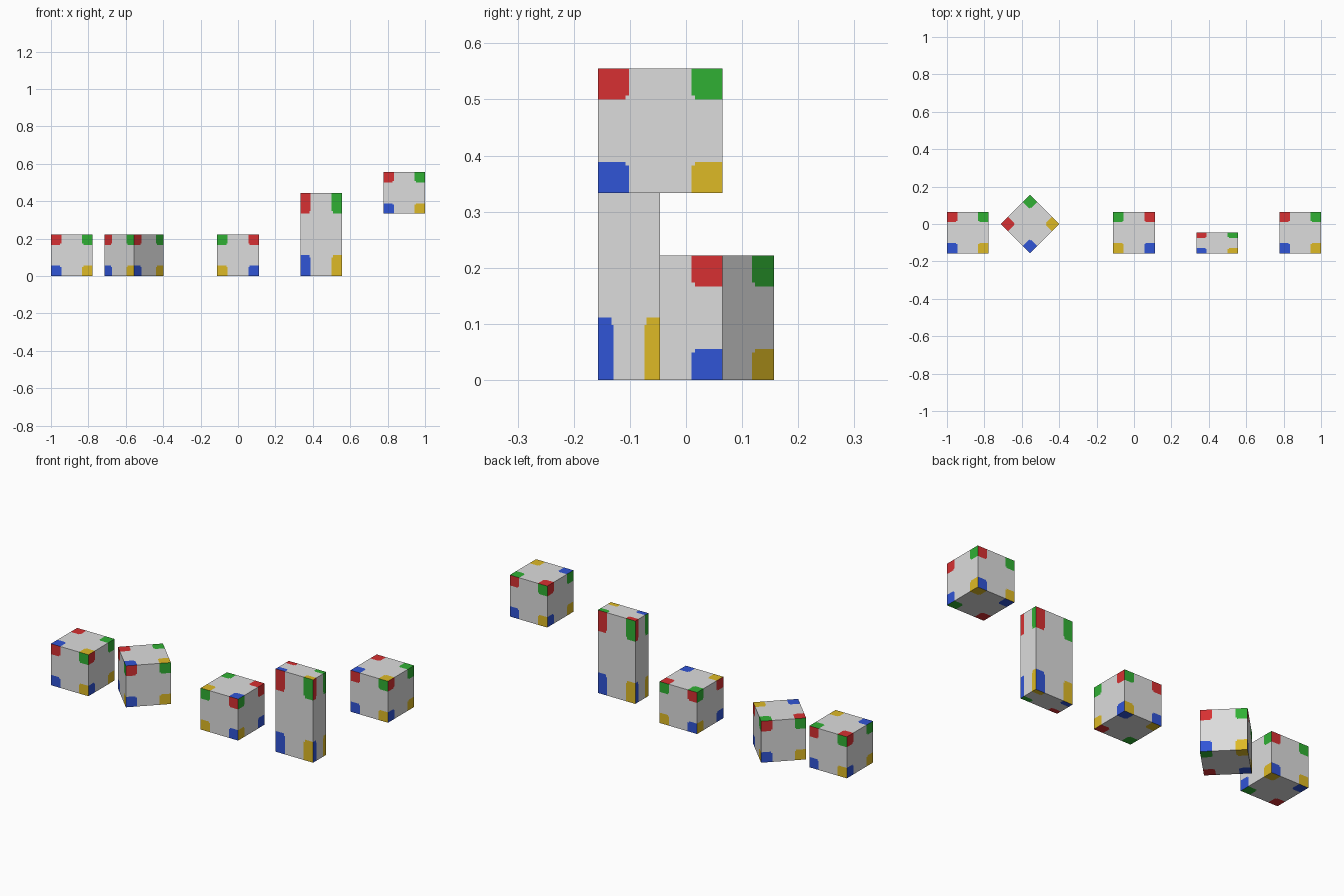
import bpy, bmesh, math
from mathutils import Matrix, Vector

if "Cube" in bpy.data.objects:
    bpy.data.objects.remove(bpy.data.objects["Cube"])

# One material per flat colour
COLOURS = [("grey", (0.716, 0.716, 0.716)), ("red", (0.679, 0.030, 0.032)),
           ("green", (0.030, 0.434, 0.034)), ("blue", (0.030, 0.089, 0.672)),
           ("yellow", (0.730, 0.491, 0.019))]
MATS = []
for name, c in COLOURS:
    m = bpy.data.materials.new(name)
    m.diffuse_color = (*c, 1)
    m.use_nodes = True
    m.node_tree.nodes["Principled BSDF"].inputs["Base Color"].default_value = m.diffuse_color
    MATS.append(m)

CUTS = [-0.5, -0.28, -0.25, 0.25, 0.28, 0.5]   # cut lines that frame the corner patches
X, Y, Z = Vector((1, 0, 0)), Vector((0, 1, 0)), Vector((0, 0, 1))
# outward direction and "up" direction of the pattern on each side
SIDES = [(-Y, Z), (Y, Z), (X, Z), (-X, Z), (Z, Y), (-Z, -Y)]


def patch(i, j):
    """Material of cell i, j: coloured corners with a small notch, else grey."""
    if i == 2 or j == 2 or (i in (1, 3) and j in (1, 3)):
        return 0
    return {(0, 1): 1, (1, 1): 2, (0, 0): 3, (1, 0): 4}[(int(i > 2), int(j > 2))]


def marked_box(name, centre, scale=(1, 1, 1), turn=0):
    bm = bmesh.new()
    for n, up in SIDES:
        right = up.cross(n)
        grid = [[bm.verts.new(n * 0.5 + right * u + up * v) for v in CUTS] for u in CUTS]
        for i in range(5):
            for j in range(5):
                f = bm.faces.new((grid[i][j], grid[i + 1][j],
                                  grid[i + 1][j + 1], grid[i][j + 1]))
                f.material_index = patch(i, j)
    bmesh.ops.remove_doubles(bm, verts=bm.verts, dist=1e-5)
    mat = (Matrix.Translation(centre) @ Matrix.Rotation(math.radians(turn), 4, 'Z')
           @ Matrix.Diagonal((*[S * s for s in scale], 1)))
    bm.transform(mat)
    if mat.determinant() < 0:                    # mirrored box: keep normals outward
        bmesh.ops.reverse_faces(bm, faces=bm.faces)
    me = bpy.data.meshes.new(name)
    bm.to_mesh(me)
    bm.free()
    for m in MATS:
        me.materials.append(m)
    bpy.context.collection.objects.link(bpy.data.objects.new(name, me))


S = 2 / 9                                        # cube side
FRONT = -S * math.sqrt(0.5)                      # common front limit
MID = FRONT + S / 2

marked_box("plain_cube", (-4 * S, MID, S / 2))
marked_box("turned_cube", (-2.5 * S, 0, S / 2), turn=45)
marked_box("mirrored_cube", (0, MID, S / 2), scale=(-1, 1, 1))
marked_box("stretched_box", (2 * S, FRONT + S / 4, S), scale=(1, 0.5, 2))
marked_box("raised_cube", (4 * S, MID, 2 * S))
